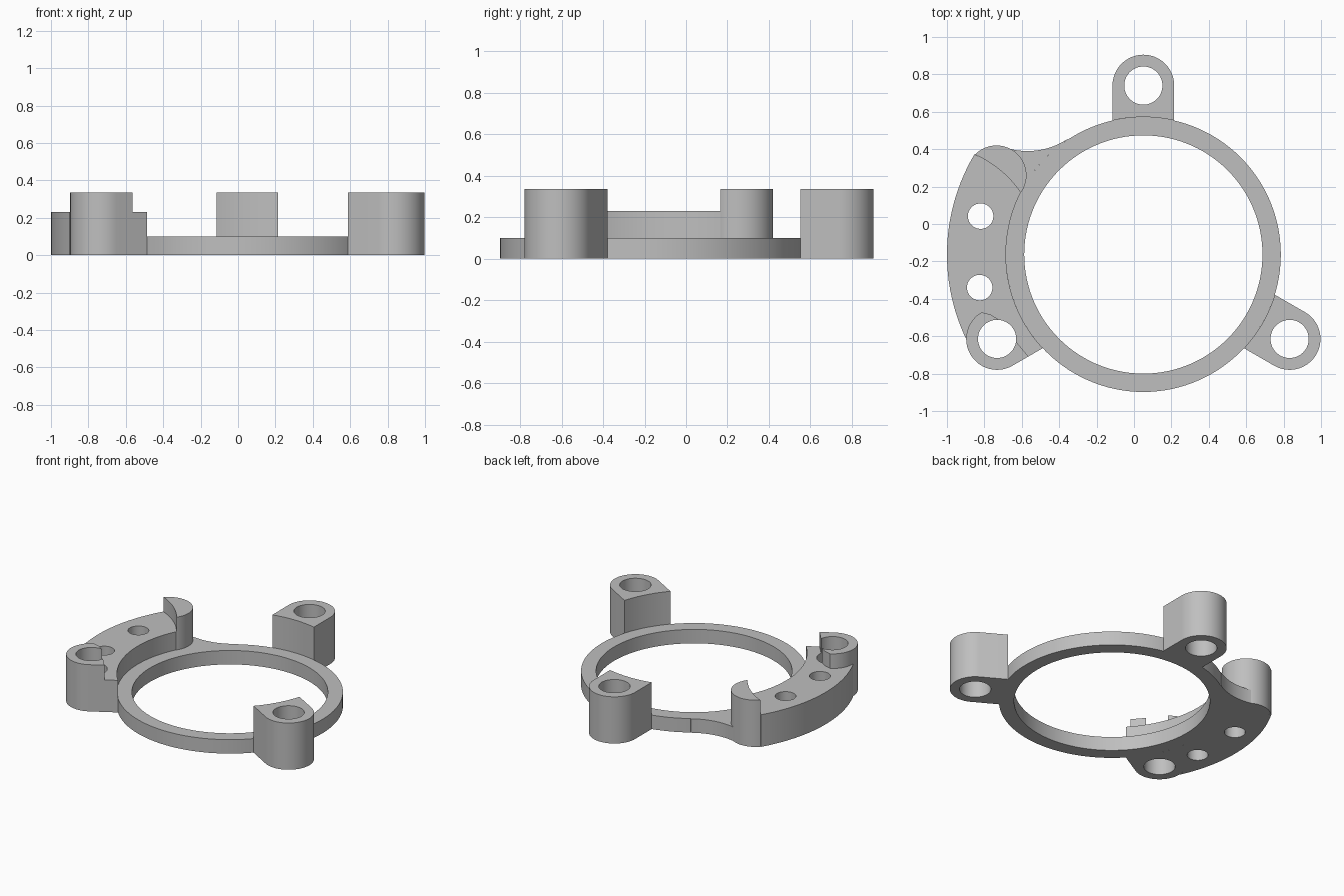
import bpy, bmesh
from math import cos, sin, radians, ceil

cube = bpy.data.objects.get("Cube")
if cube:
    bpy.data.objects.remove(cube, do_unlink=True)

grey = bpy.data.materials.new("plain grey")
grey.use_nodes = True
COLOUR = (0.52, 0.52, 0.52, 1)
grey.diffuse_color = COLOUR
grey.node_tree.nodes["Principled BSDF"].inputs["Base Color"].default_value = COLOUR

# Main dimensions
HUB = (0.05, -0.163)
RING_R, BORE_R, PAD_R = 0.735, 0.637, 1.05
LUG_R, LUG_HOLE_R, LUG_DIST = 0.165, 0.102, 0.903
POST, POST_R = (-0.735, 0.26), 0.16
LOW, MID, TALL = 0.1, 0.23, 0.335


def polar(c, r, a):
    return (c[0] + r * cos(radians(a)), c[1] + r * sin(radians(a)))


def arc(c, r, a, b, step=3):
    n = max(2, ceil(abs(b - a) / step))
    return [polar(c, r, a + (b - a) * i / n) for i in range(n + 1)]


def prism(name, outline, top, bottom=0.0):
    """Extrude a flat outline upward into a solid."""
    bm = bmesh.new()
    bm.faces.new([bm.verts.new((x, y, bottom)) for x, y in outline])
    bmesh.ops.remove_doubles(bm, verts=bm.verts, dist=0.002)
    out = bmesh.ops.extrude_face_region(bm, geom=bm.faces[:])
    moved = [v for v in out["geom"] if isinstance(v, bmesh.types.BMVert)]
    bmesh.ops.translate(bm, verts=moved, vec=(0, 0, top - bottom))
    bmesh.ops.recalc_face_normals(bm, faces=bm.faces)
    mesh = bpy.data.meshes.new(name)
    bm.to_mesh(mesh)
    bm.free()
    mesh.materials.append(grey)
    obj = bpy.data.objects.new(name, mesh)
    bpy.context.collection.objects.link(obj)
    return obj


def activate(obj):
    bpy.ops.object.select_all(action="DESELECT")
    obj.select_set(True)
    bpy.context.view_layer.objects.active = obj


def drill(obj, centre, radius):
    """Cut a vertical through hole."""
    cutter = prism("hole_cutter", arc(centre, radius, 0, 357), 1.0, -1.0)
    cutter.hide_render = True
    mod = obj.modifiers.new("hole", "BOOLEAN")
    mod.operation, mod.solver, mod.object = "DIFFERENCE", "EXACT", cutter
    activate(obj)
    bpy.ops.object.modifier_apply(modifier=mod.name)
    bpy.data.objects.remove(cutter, do_unlink=True)


parts = []

# Ring
ring = prism("ring", arc(HUB, RING_R, 0, 357), LOW)
drill(ring, HUB, BORE_R)
parts.append(ring)

# Two full screw lugs, at the back and at the front left
for name, ang in (("back_lug", 90), ("left_lug", -30)):
    centre = polar(HUB, LUG_DIST, ang)
    outline = arc(centre, LUG_R, ang - 90, ang + 90) + arc(HUB, RING_R, ang + 12.97, ang - 12.97)
    lug = prism(name, outline, TALL)
    drill(lug, centre, LUG_HOLE_R)
    parts.append(lug)

# Right lug, cut away where it faces the pad
right_centre = polar(HUB, LUG_DIST, 210)
lug_cut = [(-0.765, -0.485), (-0.72, -0.513), (-0.634, -0.626), (-0.564, -0.708)]
right_lug = prism("right_lug", arc(right_centre, LUG_R, 300, 120) + lug_cut, TALL)
drill(right_lug, right_centre, LUG_HOLE_R)
parts.append(right_lug)

# Curved pad between the post and the right lug
post_cut = arc((-1.087, -0.163), 0.584, 34.4, 66.5)
pad_outline = (arc(HUB, PAD_R, 149.4, 205.2) + arc(right_centre, LUG_R, 178, 120)
               + lug_cut + arc(HUB, RING_R, 222.97, 153.4) + post_cut)
pad = prism("pad", pad_outline, MID)
for centre, radius in (((-0.82, 0.042), 0.068), ((-0.825, -0.34), 0.068),
                       (right_centre, LUG_HOLE_R)):
    drill(pad, centre, radius)
parts.append(pad)

# Rounded post at the back end of the pad
parts.append(prism("post", arc(POST, POST_R, -36, 136) + post_cut[::-1], TALL))

# Low fillet web blending the post into the ring
web_outline = (arc((-0.57, 0.78), 0.39, 252.3, 303.3) + arc(HUB, RING_R, 123.3, 153.4)
               + arc(POST, POST_R, -36, 72.3))
parts.append(prism("fillet_web", web_outline, LOW))

for part in parts:
    activate(part)
    bpy.ops.object.shade_smooth_by_angle(angle=radians(25))
